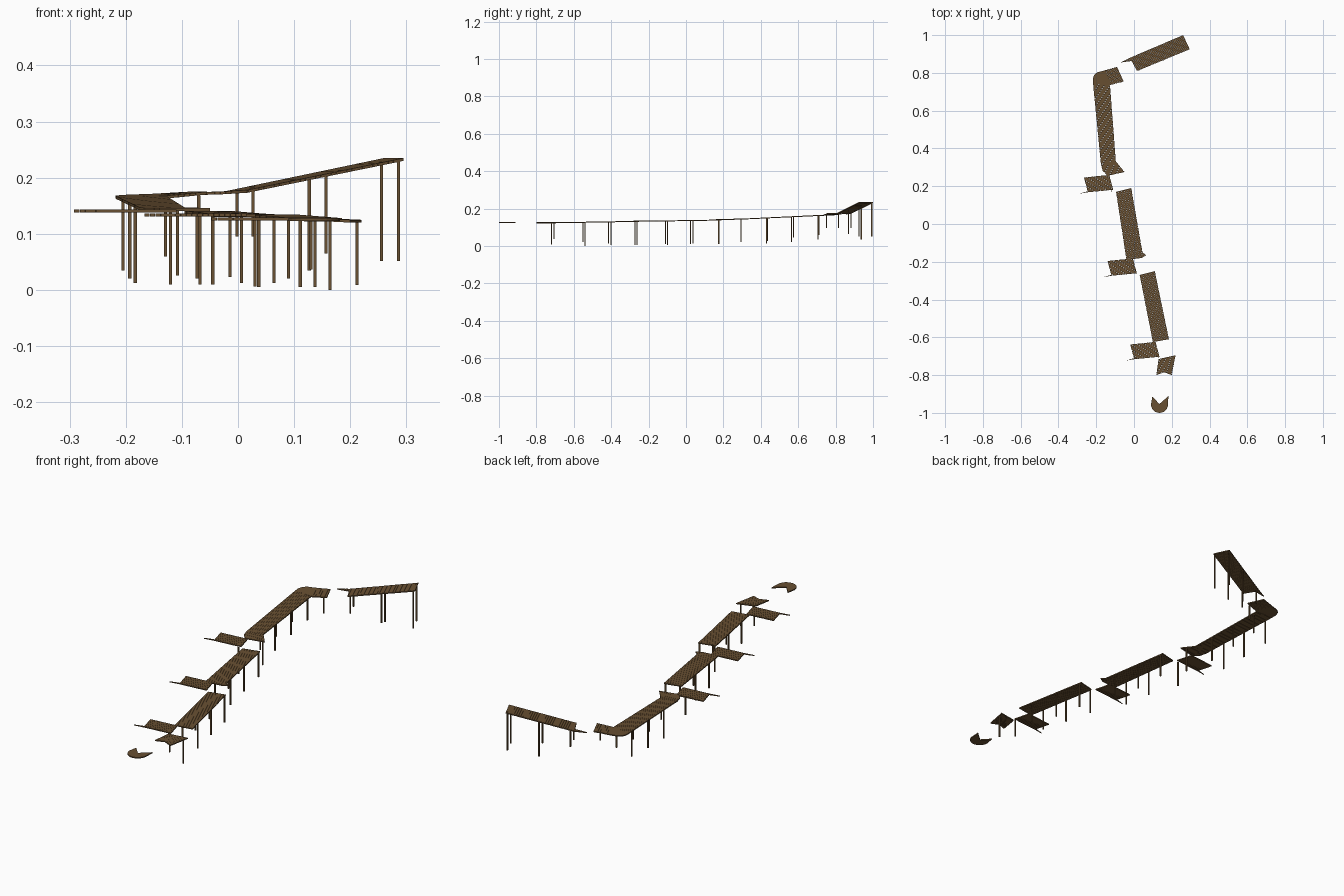
import bpy, bmesh, math
from mathutils import Vector as V

T = 0.005      # deck thickness
wood = bpy.data.materials.new("brown_wood")
wood.diffuse_color = (0.14, 0.08, 0.032, 1)


def prism(bm, pts, t=T):
    # extrude a top outline straight down
    n = len(pts)
    if n < 3:
        return
    top = [bm.verts.new(p) for p in pts]
    low = [bm.verts.new(p - V((0, 0, t))) for p in pts]
    bm.faces.new(top)
    bm.faces.new(low[::-1])
    for i in range(n):
        j = (i + 1) % n
        bm.faces.new((top[j], top[i], low[i], low[j]))


def clip(pts, d, c):
    # keep the part of a convex outline with dot(d, p) >= c
    out = []
    for a, b in zip(pts, pts[1:] + pts[:1]):
        fa, fb = d.dot(a) - c, d.dot(b) - c
        if fa >= 0:
            out.append(a)
        if fa * fb < 0:
            out.append(a.lerp(b, fa / (fa - fb)))
    return out


def planks(bm, pts, direction, pitch=0.010, gap=0.0006):
    # slice an outline into boards laid across the walking direction
    pts = [V(p) for p in pts]
    d = V((*direction, 0)).normalized()
    s = [d.dot(p) for p in pts]
    n = max(1, round((max(s) - min(s)) / pitch))
    w = (max(s) - min(s)) / n
    for i in range(n):
        lo = min(s) + i * w
        prism(bm, clip(clip(pts, d, lo + (gap if i else -1e-4)), -d, -(lo + w)))


def fan(bm, center, rim):
    # wedge boards around a pivot
    for a, b in zip(rim, rim[1:]):
        prism(bm, [V(center), V(a), V(b)])


def finish(name, bm):
    bmesh.ops.recalc_face_normals(bm, faces=bm.faces)
    me = bpy.data.meshes.new(name)
    bm.to_mesh(me)
    bm.free()
    me.materials.append(wood)
    ob = bpy.data.objects.new(name, me)
    bpy.context.collection.objects.link(ob)


def deck(name, *parts):
    bm = bmesh.new()
    for pts, direction in parts:
        planks(bm, pts, direction)
    finish(name, bm)


# upper ramp with its tapering tip
deck("upper_ramp",
     ([(0.26, 1.0, .235), (-0.022, .88, .176), (0.016, .81, .178), (0.295, .925, .235)], (.92, .39)),
     ([(-0.022, .88, .176), (-0.072, .855, .174), (-0.012, .863, .176)], (.92, .39)))

# upper walkway: flared foot, long run, rounded corner, short arm
bm = bmesh.new()
planks(bm, [(-.217, .745, .167), (-.175, .315, .147), (-.095, .315, .147), (-.127, .735, .167)], (.08, -1))
planks(bm, [(-.175, .315, .147), (-.165, .28, .146), (-.14, .255, .146), (-.05, .275, .146), (-.095, .33, .147)], (.08, -1))
fan(bm, (-.127, .735, .168), [(-.217, .745, .167), (-.218, .77, .168), (-.21, .79, .169),
                              (-.194, .803, .17), (-.16, .812, .171)])
planks(bm, [(-.127, .735, .168), (-.16, .812, .171), (-.09, .832, .175), (-.055, .755, .175)], (.92, .39))
finish("upper_walkway", bm)

# middle and lower walkways
deck("middle_walkway",
     ([(-.095, .17, .141), (-.015, .19, .141), (.045, -.15, .136), (.04, -.18, .135), (-.04, -.19, .135)], (.17, -1)),
     ([(.045, -.15, .136), (.065, -.165, .135), (.04, -.18, .135)], (.17, -1)))
deck("lower_walkway",
     ([(.03, -.27, .134), (.11, -.25, .134), (.185, -.61, .128), (.10, -.625, .128)], (.19, -1)))

# three side branches, each with a tapering tip
for name, x, y, z in (("upper", -.11, .181, .143), ("middle", .015, -.261, .136), ("lower", .135, -.703, .129)):
    deck(name + "_side_branch",
         ([(x, y, z), (x - .021, y + .079, z), (x - .155, y + .065, z), (x - .134, y - .013, z)], (.98, .1)),
         ([(x - .134, y - .013, z), (x - .136, y - .008, z), (x - .182, y - .021, z)], (.98, .1)))

# front junction with a notched end
deck("front_junction",
     ([(.13, -.715, .129), (.175, -.705, .127), (.16, -.785, .127), (.118, -.80, .127)], (.1, -1)),
     ([(.175, -.705, .127), (.22, -.695, .125), (.20, -.80, .125), (.16, -.785, .127)], (.1, -1)))

# rounded front lookout
bm = bmesh.new()
rim = [(.097, -.913, .128)]
for i in range(13):
    a = math.pi + math.pi * i / 12
    rim.append((.135 + .045 * math.cos(a), -.955 + .045 * math.sin(a), .128))
rim.append((.182, -.911, .128))
fan(bm, (.134, -.953, .128), rim)
finish("front_lookout", bm)

# square posts: x, y, bottom, top
posts = [
    (.212, -.72, .009, .122), (.13, -.705, .036, .124),
    (.09, -.55, .02, .126), (.164, -.54, 0, .126),
    (.064, -.415, .012, .128), (.137, -.40, .005, .128),
    (.037, -.272, .005, .131), (.111, -.262, .005, .131),
    (-.045, -.11, .01, .132), (.03, -.10, .006, .132),
    (-.068, .025, .01, .135), (.006, .037, .012, .135),
    (-.12, .175, .01, .138), (-.014, .175, .023, .137),
    (-.073, .293, .02, .142),
    (-.183, .43, .012, .149), (-.108, .435, .026, .149),
    (-.193, .565, .02, .155), (-.12, .575, .045, .155),
    (-.205, .705, .035, .161), (-.129, .712, .06, .161),
    (-.07, .752, .095, .168),
    (-.002, .882, .095, .177), (.027, .815, .095, .177),
    (.127, .937, .035, .203), (.157, .868, .065, .203),
    (.256, .993, .052, .23), (.286, .925, .052, .23),
]
bm = bmesh.new()
r = .0028
for x, y, lo, hi in posts:
    prism(bm, [V((x + r * i, y + r * j, hi)) for i, j in ((-1, -1), (1, -1), (1, 1), (-1, 1))], hi - lo)
finish("support_posts", bm)
